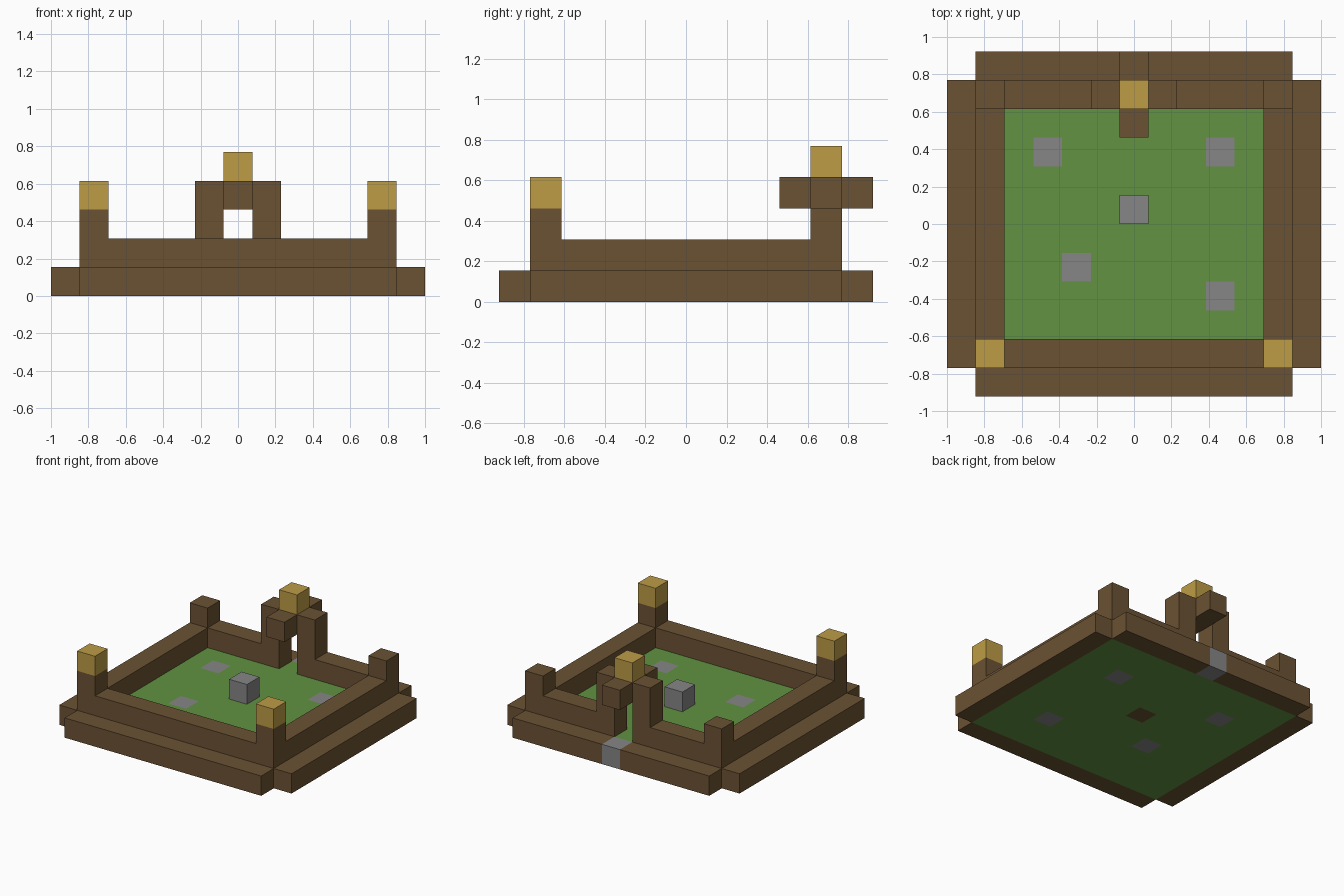
import bpy
import bmesh
from mathutils import Vector

U = 2 / 13  # edge of one block

if "Cube" in bpy.data.objects:
    bpy.data.objects.remove(bpy.data.objects["Cube"], do_unlink=True)


def material(name, r, g, b):
    mat = bpy.data.materials.new(name)
    mat.use_nodes = True
    mat.diffuse_color = (r, g, b, 1)
    mat.node_tree.nodes["Principled BSDF"].inputs["Base Color"].default_value = (r, g, b, 1)
    return mat


wood = material("brown wood", 0.147, 0.084, 0.033)
grass = material("green grass", 0.122, 0.288, 0.054)
gold = material("gold lamp", 0.515, 0.332, 0.061)
stone = material("grey stone", 0.238, 0.238, 0.238)


def finish(name, bm, mats):
    mesh = bpy.data.meshes.new(name)
    bm.to_mesh(mesh)
    bm.free()
    for mat in mats:
        mesh.materials.append(mat)
    obj = bpy.data.objects.new(name, mesh)
    bpy.context.collection.objects.link(obj)
    return obj


def block(name, mat, x, y, z):
    """Box from (low, high) ranges counted in blocks."""
    bm = bmesh.new()
    bmesh.ops.create_cube(bm, size=1)
    low, high = (Vector(c) for c in zip(x, y, z))
    for v in bm.verts:
        v.co = ((low + high) / 2 + v.co * (high - low)) * U
    return finish(name, bm, [mat])


def pair(name, mat, x, y, z):
    """The same box on the left (+x) and the right (-x)."""
    block("left_" + name, mat, x, y, z)
    block("right_" + name, mat, (-x[1], -x[0]), y, z)


# Grass floor, one face per block, with stones set flush into it
flat_stones = [(-3, 2), (3, 2), (-2, -2), (3, -3)]
bm = bmesh.new()
bmesh.ops.create_grid(bm, x_segments=11, y_segments=10, size=1)
for v in bm.verts:
    v.co = (v.co.x * 5.5 * U, v.co.y * 5 * U, 0)
for f in bm.faces:
    centre = f.calc_center_median() / U
    cell = (round(centre.x), round(centre.y - 0.5))
    if cell in flat_stones:
        f.material_index = 1
    elif cell == (0, 0):
        f.material_index = 2
floor = finish("floor", bm, [grass, stone, wood])
thick = floor.modifiers.new("thickness", "SOLIDIFY")
thick.thickness = U
thick.offset = 1

# Outer step around the floor, with a stone threshold at the back
block("front_step", wood, (-5.5, 5.5), (-6, -5), (0, 1))
pair("side_step", wood, (5.5, 6.5), (-5, 5), (0, 1))
pair("back_step", wood, (0.5, 5.5), (5, 6), (0, 1))
block("threshold", stone, (-0.5, 0.5), (5, 6), (0, 1))

# Walls, open at the back gate
block("front_wall", wood, (-4.5, 4.5), (-5, -4), (1, 2))
pair("side_wall", wood, (4.5, 5.5), (-5, 5), (1, 2))
pair("back_wall", wood, (1.5, 4.5), (4, 5), (1, 2))

# Corner posts, lamps on the front ones
pair("back_post", wood, (4.5, 5.5), (4, 5), (2, 3))
pair("front_post", wood, (4.5, 5.5), (-5, -4), (2, 3))
pair("front_lamp", gold, (4.5, 5.5), (-5, -4), (3, 4))

# Gate with a cross beam and a lamp
pair("gate_pillar", wood, (0.5, 1.5), (4, 5), (1, 4))
block("gate_beam", wood, (-0.5, 0.5), (3, 6), (3, 4))
block("gate_lamp", gold, (-0.5, 0.5), (4, 5), (4, 5))

# Standing stone in the middle
block("centre_stone", stone, (-0.5, 0.5), (0, 1), (1, 2))
